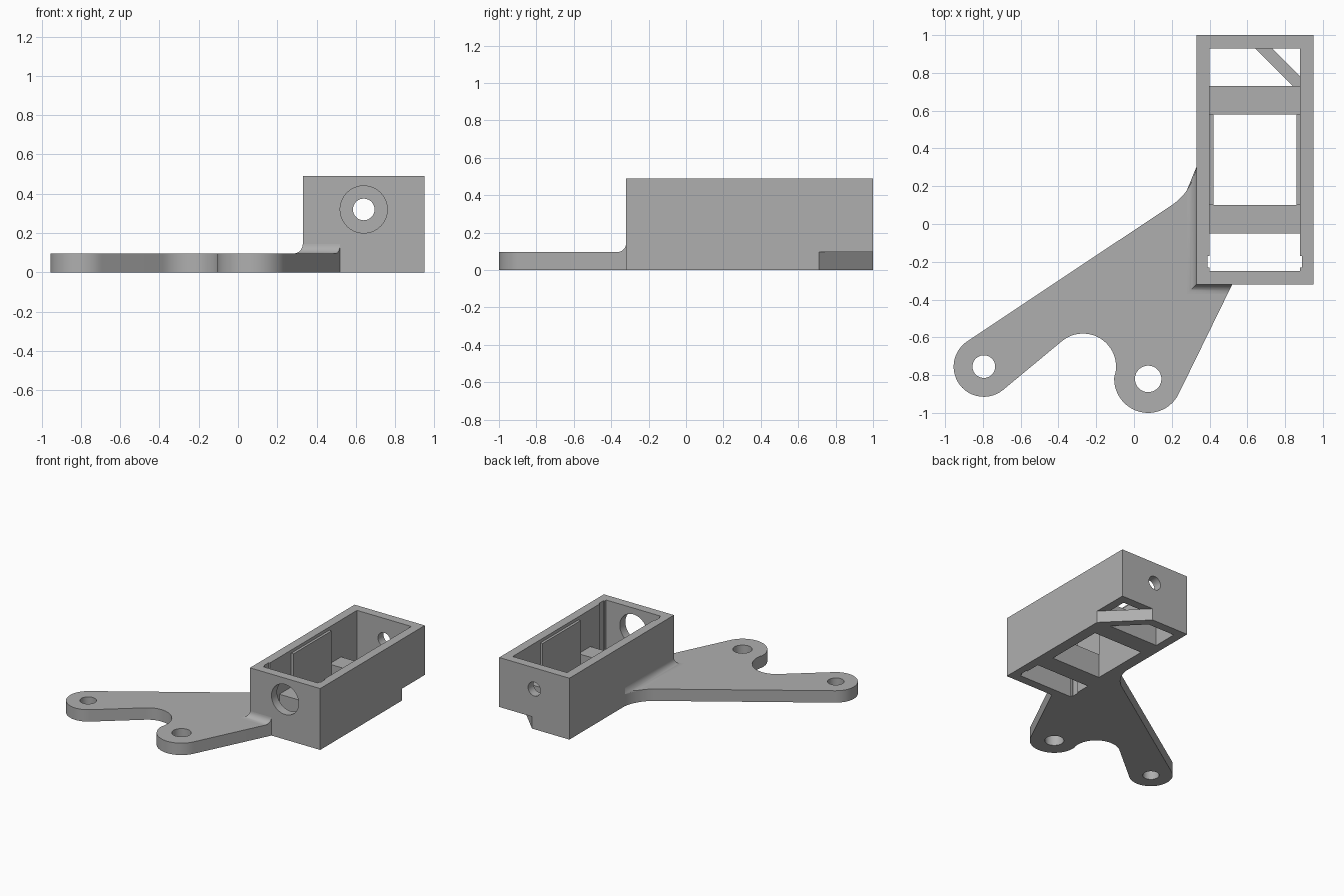
import bpy, bmesh
from math import sin, cos, radians, sqrt, pi
from mathutils import Matrix

if "Cube" in bpy.data.objects:
    bpy.data.objects.remove(bpy.data.objects["Cube"], do_unlink=True)

grey = bpy.data.materials.new("plain grey")
grey.use_nodes = True
grey.diffuse_color = (0.43, 0.43, 0.43, 1)
grey.node_tree.nodes["Principled BSDF"].inputs["Base Color"].default_value = (0.43, 0.43, 0.43, 1)


def finish(name, bm):
    bmesh.ops.recalc_face_normals(bm, faces=bm.faces)
    mesh = bpy.data.meshes.new(name)
    bm.to_mesh(mesh)
    bm.free()
    mesh.materials.append(grey)
    obj = bpy.data.objects.new(name, mesh)
    bpy.context.collection.objects.link(obj)
    return obj


def prism(name, outline, z0, z1):
    bm = bmesh.new()
    base = bm.faces.new([bm.verts.new((x, y, z0)) for x, y in outline])
    top = bmesh.ops.extrude_face_region(bm, geom=[base])["geom"]
    bmesh.ops.translate(bm, vec=(0, 0, z1 - z0),
                        verts=[v for v in top if isinstance(v, bmesh.types.BMVert)])
    return finish(name, bm)


def block(name, x0, x1, y0, y1, z0, z1):
    return prism(name, [(x0, y0), (x1, y0), (x1, y1), (x0, y1)], z0, z1)


def rod(name, centre, radius, depth, along_y=False):
    bm = bmesh.new()
    turn = Matrix.Rotation(pi / 2, 4, "X") if along_y else Matrix()
    bmesh.ops.create_cone(bm, cap_ends=True, segments=64, radius1=radius, radius2=radius,
                          depth=depth, matrix=Matrix.Translation(centre) @ turn)
    return finish(name, bm)


def cut(target, *cutters):
    for cutter in cutters:
        cutter.hide_render = True
        mod = target.modifiers.new("cut", "BOOLEAN")
        mod.operation, mod.solver, mod.object = "DIFFERENCE", "EXACT", cutter
        bpy.context.view_layer.objects.active = target
        bpy.ops.object.modifier_apply(modifier=mod.name)
        bpy.data.objects.remove(cutter, do_unlink=True)


def smooth(obj):
    bpy.ops.object.select_all(action="DESELECT")
    obj.select_set(True)
    bpy.context.view_layer.objects.active = obj
    bpy.ops.object.shade_smooth_by_angle(angle=radians(30))


def arc(cx, cy, r, a0, a1, n=24):
    angles = [radians(a0 + (a1 - a0) * i / n) for i in range(n + 1)]
    return [(cx + r * cos(a), cy + r * sin(a)) for a in angles]


# Main dimensions
LEFT, RIGHT, FRONT, BACK, HEIGHT = 0.33, 0.95, -0.32, 1.0, 0.49
IN_L, IN_R, IN_F, IN_B = 0.40, 0.88, -0.25, 0.93
PLATE = 0.095

# Open housing with cable grooves, end holes and a cut lower corner
housing = block("housing", LEFT, RIGHT, FRONT, BACK, 0, HEIGHT)
cut(housing,
    block("cavity", IN_L, IN_R, IN_F, IN_B, -0.1, 0.6),
    block("grooves", IN_L - 0.01, IN_R + 0.01, -0.23, -0.17, -0.1, 0.6),
    rod("front_hole", (0.64, FRONT, 0.32), 0.12, 0.3, True),
    rod("back_hole", (0.64, BACK, 0.32), 0.055, 0.3, True),
    prism("corner_cut", [(0.56, 1.1), (1.05, 0.61), (1.05, 1.1)], -0.1, PLATE))
smooth(housing)

# Cross bars, side liners and the diagonal strut inside the housing
block("front_cross_bar", IN_L, IN_R, -0.05, 0.10, 0, 0.195)
block("back_cross_bar", IN_L, IN_R, 0.58, 0.73, 0, 0.195)
block("left_liner", IN_R - 0.02, IN_R, 0.10, 0.58, 0, 0.465)
block("right_liner", IN_L, IN_L + 0.02, 0.10, 0.58, 0, 0.465)
prism("corner_strut", [(0.73, IN_B), (0.64, IN_B), (0.84, 0.73), (IN_R, 0.73), (IN_R, 0.78)], 0, PLATE)

# Forked mounting arm
outline = (arc(-0.795, -0.755, 0.16, 123.6, 310)
           + arc(-0.27, -0.755, 0.175, 130, -15)
           + arc(0.075, -0.82, 0.18, 173, 334)
           + [(0.52, FRONT), (LEFT, FRONT)]
           + arc(0.034, 0.35, 0.3, -9.4, -56.4))
arm = prism("mounting_arm", outline, 0, PLATE)
cut(arm, rod("outer_bolt_hole", (-0.795, -0.755, 0), 0.06, 0.5),
    rod("inner_bolt_hole", (0.075, -0.82, 0), 0.07, 0.5))
smooth(arm)

# Concave fillet between arm and housing, mitred round the corner
R = 0.05
profile = [(0, PLATE)] + [(R - R * cos(t), PLATE + R - R * sin(t))
                          for t in [i * pi / 16 for i in range(9)]]
bm = bmesh.new()
rings = [[], [], []]
for d, z in profile:
    x = LEFT - d
    stations = [(x, 0.35 - sqrt(0.09 - (x - 0.034) ** 2)), (x, FRONT - d), (0.52 - 0.49 * d, FRONT - d)]
    for ring, (px, py) in zip(rings, stations):
        ring.append(bm.verts.new((px, py, z)))
for a, b in zip(rings, rings[1:]):
    for i in range(len(profile)):
        j = (i + 1) % len(profile)
        bm.faces.new((a[i], a[j], b[j], b[i]))
bm.faces.new(rings[0])
bm.faces.new(rings[-1])
smooth(finish("arm_fillet", bm))
